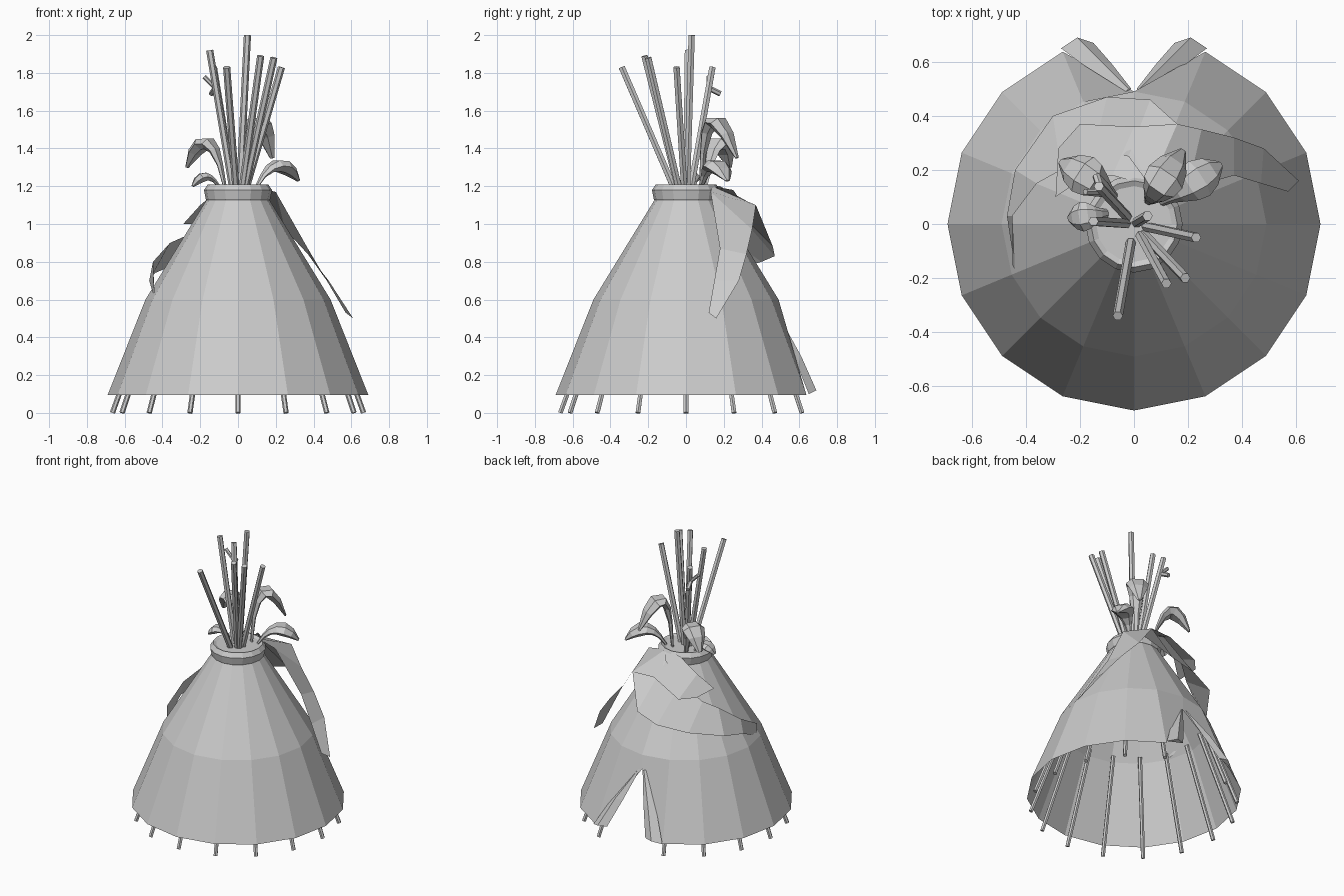
import bpy, bmesh, math
from mathutils import Vector

cube = bpy.data.objects.get("Cube")
if cube:
    bpy.data.objects.remove(cube)

grey = bpy.data.materials.new("plain grey")
grey.use_nodes = True
colour = (0.6, 0.6, 0.6, 1)
grey.diffuse_color = colour
grey.node_tree.nodes["Principled BSDF"].inputs["Base Color"].default_value = colour

SIDES = 16
DOOR = SIDES // 4
UP = Vector((0, 0, 1))
COLLAR_TOP = 1.2


def finish(name, bm):
    """Weld, orient and link one finished part."""
    bmesh.ops.remove_doubles(bm, verts=bm.verts, dist=0.0005)
    bmesh.ops.recalc_face_normals(bm, faces=bm.faces)
    mesh = bpy.data.meshes.new(name)
    bm.to_mesh(mesh)
    bm.free()
    mesh.materials.append(grey)
    obj = bpy.data.objects.new(name, mesh)
    bpy.context.collection.objects.link(obj)


def loft(name, rows, closed=False, caps=False):
    """Skin a list of equally long point rows."""
    bm = bmesh.new()
    grid = [[bm.verts.new(point) for point in row] for row in rows]
    count = len(rows[0])
    for lower, upper in zip(grid, grid[1:]):
        for i in range(count if closed else count - 1):
            j = (i + 1) % count
            bm.faces.new((lower[i], lower[j], upper[j], upper[i]))
    if caps:
        bm.faces.new(grid[0])
        bm.faces.new(grid[-1])
    finish(name, bm)


def polar(radius, step, z, sides=SIDES):
    """Point on a circle, counted in steps round it."""
    angle = math.tau * step / sides
    return Vector((radius * math.cos(angle), radius * math.sin(angle), z))


def ring(radius, z, sides=SIDES):
    return [polar(radius, step, z, sides) for step in range(sides)]


def pole(name, start, end, radius):
    """Six-sided straight stick between two points."""
    start, end = Vector(start), Vector(end)
    turn = UP.rotation_difference(end - start)
    circle = [turn @ corner for corner in ring(radius, 0, 6)]
    rows = [[centre + corner for corner in circle] for centre in (start, end)]
    loft(name, rows, closed=True, caps=True)


def leaf(name, base, bend, tip, width):
    """Arched pod: a stem that swells along a quadratic curve."""
    base, bend, tip = Vector(base), Vector(bend), Vector(tip)
    across = tip - base
    side = Vector((-across.y, across.x, 0)).normalized()
    rows, steps = [], 6
    for i in range(steps + 1):
        t = i / steps
        centre = base.lerp(bend, t).lerp(bend.lerp(tip, t), t)
        along = (bend - base).lerp(tip - bend, t)
        lift = side.cross(along).normalized()
        half = 0.015 + width * math.sin(math.pi * t ** 1.6)
        rows.append([centre + side * corner.x + lift * corner.y / 2
                     for corner in ring(half, 0, 6)])
    loft(name, rows, closed=True, caps=True)


# Canvas cone, with the door split open at the back
canvas = [ring(0.69, 0.095), ring(0.49, 0.6), ring(0.165, 1.13)]
canvas[0][DOOR] = Vector((0, 0.49, 0.5))
loft("canvas_cover", canvas, closed=True)

# Collar ring and lid around the poles
profile = [(0.155, 1.115), (0.17, 1.13), (0.18, 1.18), (0.16, 1.21),
           (0.14, COLLAR_TOP), (0.0001, COLLAR_TOP)]
loft("collar", [ring(radius, z) for radius, z in profile], closed=True)

# Support poles up to the bend of the canvas, none in the doorway
for step in range(SIDES):
    if step != DOOR:
        pole(f"support_pole_{step}", polar(0.665, step, 0), polar(0.44, step, 0.62), 0.014)

# Crown poles fan out from the collar towards their tips
crown_tips = {
    "front": (-0.06, -0.34, 1.83),
    "front_left": (0.19, -0.2, 1.88),
    "front_middle": (0.12, -0.22, 1.89),
    "left": (0.23, -0.05, 1.83),
    "tallest": (0.05, 0.03, 2),
    "right": (-0.15, 0.01, 1.92),
    "back_right": (-0.13, 0.14, 1.83),
}
for place, tip in crown_tips.items():
    foot = (tip[0] / 5, tip[1] / 5, COLLAR_TOP)
    pole(f"crown_pole_{place}", foot, tip, 0.019)

# Twigs on the back right crown pole
knot = (-0.12, 0.12, 1.72)
pole("twig_side", knot, (-0.18, 0.12, 1.78), 0.012)
pole("twig_back", knot, (-0.14, 0.18, 1.69), 0.015)

# Curled leaves around the collar
leaf("leaf_right_high", (-0.07, 0.1, 1.2), (-0.14, 0.16, 1.6), (-0.27, 0.23, 1.3), 0.06)
leaf("leaf_right_low", (-0.1, 0.04, 1.2), (-0.17, 0.03, 1.3), (-0.24, 0.02, 1.2), 0.04)
leaf("leaf_left_high", (0.05, 0.08, 1.2), (0.07, 0.1, 1.8), (0.18, 0.27, 1.35), 0.06)
leaf("leaf_left_low", (0.1, 0.08, 1.2), (0.2, 0.14, 1.4), (0.32, 0.22, 1.23), 0.06)

# Cloth drape sweeping round the back, and its hanging tail
knot_inner, knot_outer = (0.06, 0.14, COLLAR_TOP), (0.16, 0.37, 1.1)
loft("drape", [
    [(-0.44, -0.17, 0.6), (-0.45, -0.15, 0.7)],
    [(-0.47, 0.03, 0.7), (-0.45, 0.03, 0.8)],
    [(-0.44, 0.2, 0.74), (-0.36, 0.15, 0.9)],
    [(-0.3, 0.4, 0.8), (-0.27, 0.2, 0.94)],
    [(-0.1, 0.47, 0.83), (-0.15, 0.27, 1.06)],
    [(0.06, 0.46, 0.88), (-0.02, 0.25, 1.18)],
    [knot_outer, knot_inner]])
loft("drape_fold", [
    [(-0.28, 0.28, 1), (-0.29, 0.1, 1)],
    [(-0.2, 0.37, 1), (-0.2, 0.16, 1.1)],
    [(0, 0.36, 1.1), (-0.08, 0.18, 1.2)],
    [knot_outer, knot_inner]])
loft("drape_tail", [
    [knot_outer, knot_inner],
    [(0.25, 0.35, 0.97), (0.2, 0.13, 1.17)],
    [(0.37, 0.32, 0.84), (0.37, 0.18, 0.87)],
    [(0.48, 0.28, 0.7), (0.47, 0.15, 0.7)],
    [(0.61, 0.16, 0.5), (0.57, 0.12, 0.53)]])

# Door flaps folded back on either side
flap = [
    [(0.01, 0.5, 0.5), (0.02, 0.5, 0.5), (0.03, 0.49, 0.5)],
    [(0.08, 0.59, 0.3), (0.13, 0.61, 0.3), (0.19, 0.59, 0.25)],
    [(0.15, 0.67, 0.12), (0.21, 0.69, 0.12), (0.27, 0.65, 0.1)]]
for name, mirror in (("door_flap_left", 1), ("door_flap_right", -1)):
    rows = [[(mirror * x, y, z) for x, y, z in row] for row in flap]
    loft(name, rows, closed=True, caps=True)
